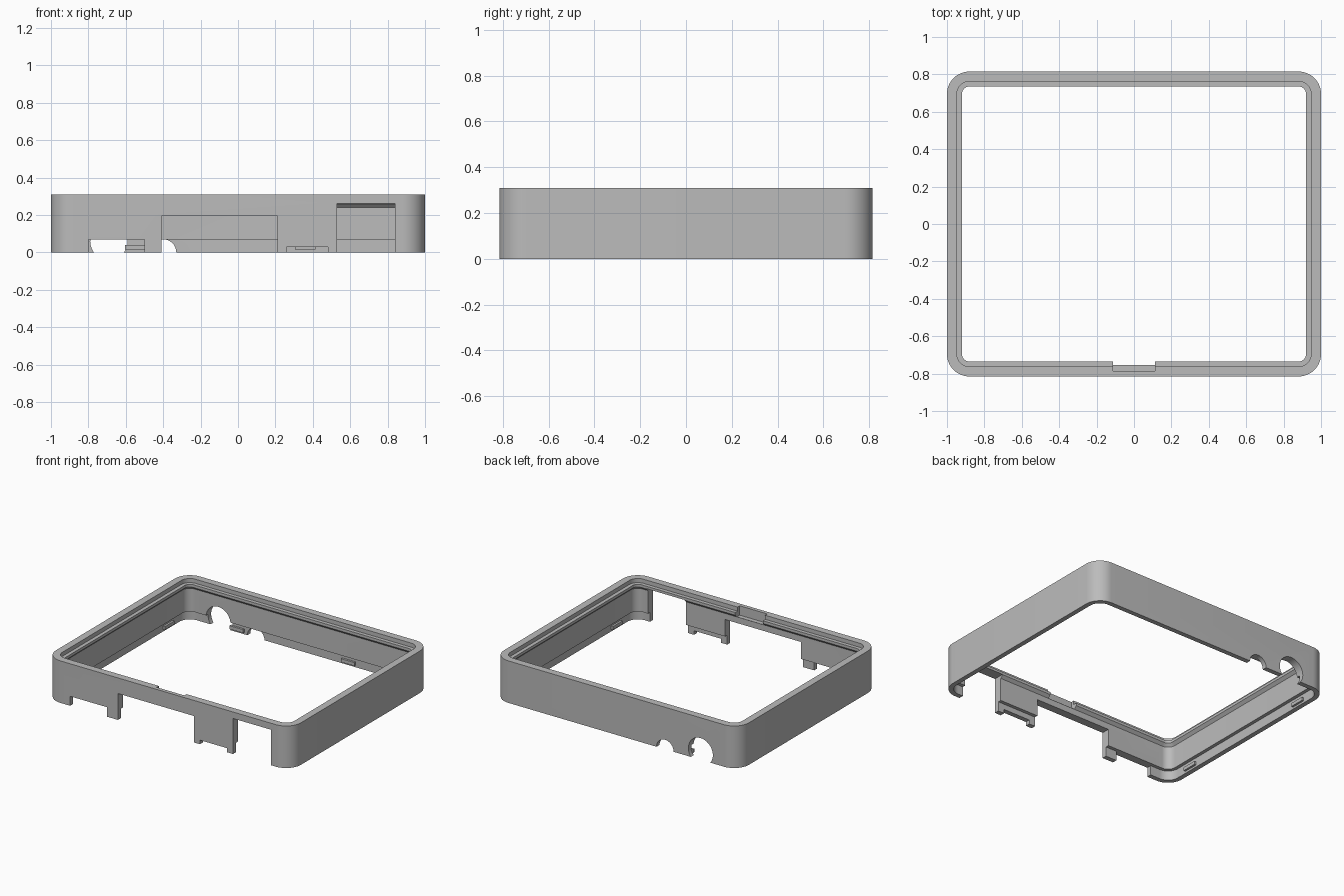
import bpy, bmesh, math
from mathutils import Matrix

default = bpy.data.objects.get("Cube")
if default:
    bpy.data.objects.remove(default)

HALF_X, HALF_Y, RADIUS, HEIGHT = 1.0, 0.815, 0.12, 0.31

grey = bpy.data.materials.new("plain grey")
grey.use_nodes = True
colour = (0.5, 0.5, 0.5, 1)
grey.diffuse_color = colour
grey.node_tree.nodes["Principled BSDF"].inputs["Base Color"].default_value = colour


def make_object(name, bm):
    bmesh.ops.recalc_face_normals(bm, faces=bm.faces)
    mesh = bpy.data.meshes.new(name)
    bm.to_mesh(mesh)
    bm.free()
    mesh.materials.append(grey)
    obj = bpy.data.objects.new(name, mesh)
    bpy.context.collection.objects.link(obj)
    return obj


def add_box(bm, x0, x1, y0, y1, z0, z1):
    size = Matrix.Diagonal((x1 - x0, y1 - y0, z1 - z0, 1))
    centre = Matrix.Translation(((x0 + x1) / 2, (y0 + y1) / 2, (z0 + z1) / 2))
    bmesh.ops.create_cube(bm, size=1, matrix=centre @ size)


def rounded_ring(bm, inset, z, steps=12):
    """Rounded rectangle, moved inwards from the outer wall."""
    r = RADIUS - inset
    ring = []
    for quarter, (sx, sy) in enumerate([(1, 1), (-1, 1), (-1, -1), (1, -1)]):
        for i in range(steps + 1):
            a = math.pi / 2 * (quarter + i / steps)
            ring.append(bm.verts.new((sx * (HALF_X - RADIUS) + r * math.cos(a),
                                      sy * (HALF_Y - RADIUS) + r * math.sin(a), z)))
    return ring


# Frame wall: section with a top rim, inner lip, chamfer and thin bottom skirt
section = [(0, 0), (0, HEIGHT), (0.053, HEIGHT), (0.053, 0.28), (0.08, 0.28),
           (0.08, 0.26), (0.06, 0.24), (0.06, 0.07), (0.035, 0.07), (0.035, 0)]
bm = bmesh.new()
rings = [rounded_ring(bm, inset, z) for inset, z in section]
for k, ring in enumerate(rings):
    nxt = rings[(k + 1) % len(rings)]
    for i in range(len(ring)):
        j = (i + 1) % len(ring)
        bm.faces.new((ring[i], ring[j], nxt[j], nxt[i]))
frame = make_object("frame_wall", bm)

# Cutters: front port openings, lip notch and round holes in the back
bm = bmesh.new()
for x0, x1, top in [(-0.80, -0.50, 0.07), (-0.41, 0.21, 0.195),
                    (0.26, 0.48, 0.03), (0.53, 0.84, 0.262)]:
    add_box(bm, x0, x1, -0.9, -0.65, -0.1, top)
add_box(bm, -0.113, 0.113, -0.787, -0.65, 0.241, 0.4)
for x, z, r in [(-0.69, 0.06, 0.1), (-0.40, 0, 0.07)]:
    place = Matrix.Translation((x, 0.78, z)) @ Matrix.Rotation(math.pi / 2, 4, 'X')
    bmesh.ops.create_cone(bm, cap_ends=True, segments=48, radius1=r, radius2=r,
                          depth=0.3, matrix=place)
cutter = make_object("opening_cutter", bm)
cutter.hide_render = True

cut = frame.modifiers.new("openings", 'BOOLEAN')
cut.operation = 'DIFFERENCE'
cut.solver = 'EXACT'
cut.object = cutter
bpy.context.view_layer.objects.active = frame
frame.select_set(True)
bpy.ops.object.modifier_apply(modifier=cut.name)
bpy.data.objects.remove(cutter)
bpy.ops.object.shade_smooth_by_angle(angle=math.radians(30))

# Snap ridges on the inside of the skirt
bm = bmesh.new()
for x in (-0.55, 0.36):
    add_box(bm, x - 0.055, x + 0.055, HALF_Y - 0.05, HALF_Y - 0.03, 0.015, 0.04)
for side in (-1, 1):
    for y in (-0.56, 0.56):
        x0, x1 = sorted((side * (HALF_X - 0.05), side * (HALF_X - 0.03)))
        add_box(bm, x0, x1, y - 0.055, y + 0.055, 0.015, 0.04)
make_object("snap_ridges", bm)
